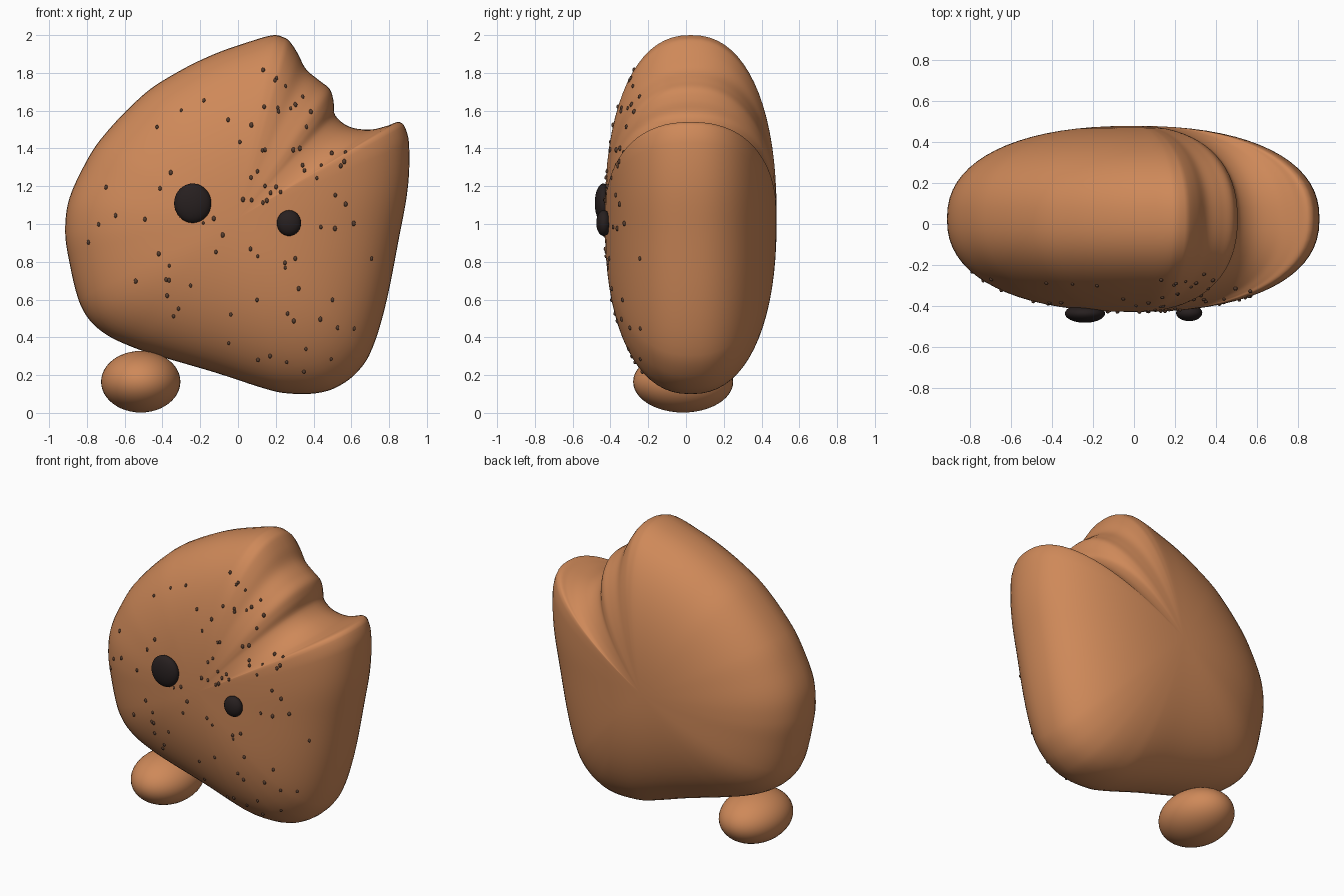
import bpy, bmesh, math, random
from mathutils import Vector, Matrix

cube = bpy.data.objects.get("Cube")
if cube:
    bpy.data.objects.remove(cube, do_unlink=True)
random.seed(7)


def material(name, rgb):
    mat = bpy.data.materials.new(name)
    mat.use_nodes = True
    mat.diffuse_color = (*rgb, 1)
    mat.node_tree.nodes["Principled BSDF"].inputs["Base Color"].default_value = (*rgb, 1)
    return mat


tan = material("warm tan", (0.62, 0.25, 0.1))
black = material("eye black", (0.02, 0.014, 0.014))
brown = material("speck brown", (0.1, 0.05, 0.03))


def finish(bm, name, mat, angle=180):
    bmesh.ops.recalc_face_normals(bm, faces=bm.faces)
    mesh = bpy.data.meshes.new(name)
    bm.to_mesh(mesh)
    bm.free()
    mesh.materials.append(mat)
    obj = bpy.data.objects.new(name, mesh)
    bpy.context.collection.objects.link(obj)
    bpy.ops.object.select_all(action="DESELECT")
    obj.select_set(True)
    bpy.context.view_layer.objects.active = obj
    bpy.ops.object.shade_smooth_by_angle(angle=math.radians(angle))
    return obj


def ellipsoid(name, centre, radii, mat):
    bm = bmesh.new()
    bmesh.ops.create_uvsphere(bm, u_segments=40, v_segments=24, radius=1,
                              matrix=Matrix.LocRotScale(Vector(centre), None, Vector(radii)))
    return finish(bm, name, mat)


# Side outline of the body (x, z): broken crest, ridged notch, cheek tip, rounded base
outline = [
    (.19, 2), (.25, 1.985), (.275, 1.965), (.315, 1.905), (.36, 1.82), (.43, 1.76),
    (.485, 1.715), (.505, 1.655), (.515, 1.575), (.59, 1.515), (.7, 1.5), (.79, 1.52),
    (.85, 1.54), (.88, 1.52), (.905, 1.43), (.9, 1.2), (.855, .94), (.775, .545),
    (.695, .305), (.61, .195), (.51, .13), (.42, .105), (.315, .1), (.19, .115),
    (-.125, .215), (-.415, .3), (-.55, .345), (-.69, .41), (-.785, .49), (-.845, .6),
    (-.9, .835), (-.915, .96), (-.9, 1.11), (-.84, 1.26), (-.73, 1.445),
    (-.495, 1.69), (-.31, 1.81), (-.125, 1.9), (.06, 1.965)]


def smooth_loop(points, steps):
    pts = [Vector(p) for p in points]
    result = []
    for i in range(len(pts)):
        a, b, c, d = (pts[(i + k) % len(pts)] for k in (-1, 0, 1, 2))
        # tangents scaled to the span avoid overshoot between uneven points
        span = (c - b).length
        m0 = (c - a) * span / ((c - b).length + (b - a).length)
        m1 = (d - b) * span / ((c - b).length + (d - c).length)
        for s in range(steps):
            t = s / steps
            u = 1 - t
            result.append(b * u * u * (1 + 2 * t) + m0 * t * u * u
                          + c * t * t * (3 - 2 * t) - m1 * t * t * u)
    return result


loop = smooth_loop(outline, 5)
hub = Vector((0, 1.03))
mid_y, half_depth, power = 0.025, 0.455, 2.3


def surface(edge, r, side):
    flat = hub + (edge - hub) * r
    depth = half_depth * max(0, 1 - r ** power) ** (1 / power)
    return Vector((flat.x, mid_y + side * depth, flat.y))


# Body: the outline shrinks towards a hub on the front and on the back
bm = bmesh.new()
rings = []
count = 36
for k in range(1, count):
    a = math.pi * k / count
    r = math.sin(a) ** (2 / power)
    side = -1 if k < count / 2 else 1
    rings.append([bm.verts.new(surface(p, r, side)) for p in loop])
n = len(loop)
for low, high in zip(rings, rings[1:]):
    for i in range(n):
        j = (i + 1) % n
        bm.faces.new((low[i], low[j], high[j], high[i]))
for ring, side in ((rings[0], -1), (rings[-1], 1)):
    pole = bm.verts.new(surface(hub, 0, side))
    for i in range(n):
        bm.faces.new((ring[i], ring[(i + 1) % n], pole))
finish(bm, "body", tan, 45)

# Foot and eyes
ellipsoid("foot", (-.515, -.015, .165), (.21, .265, .163), tan)
ellipsoid("right_eye", (-.24, -.438, 1.11), (.098, .045, .104), black)
ellipsoid("left_eye", (.27, -.435, 1.005), (.064, .04, .068), black)

# Specks scattered over the front
bm = bmesh.new()
for _ in range(90):
    p = surface(random.choice(loop), 0.88 * math.sqrt(random.random()), -1)
    size = Vector((.009, .009, .012)) * random.uniform(.8, 1.2)
    bmesh.ops.create_uvsphere(bm, u_segments=10, v_segments=6, radius=1,
                              matrix=Matrix.LocRotScale(p, None, size))
finish(bm, "specks", brown)
